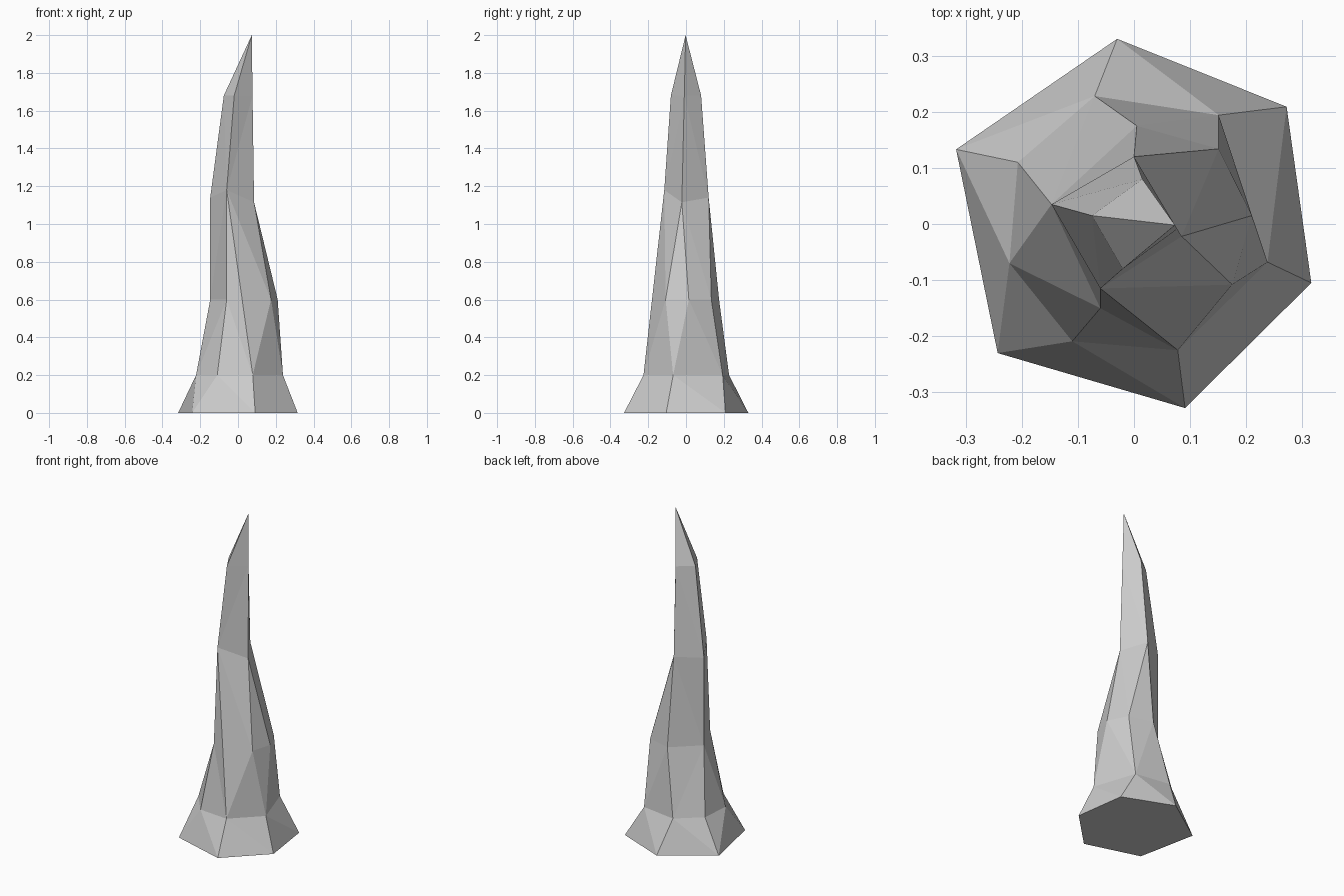
import bpy, bmesh

if "Cube" in bpy.data.objects:
    bpy.data.objects.remove(bpy.data.objects["Cube"])

# Cross-section rings, counter-clockwise from the back: (z, xy points)
rings = [
    (0.0, [(-.03, .33), (-.317, .133), (-.243, -.23), (.091, -.328), (.316, -.105), (.272, .209)]),
    (0.2, [(-.07, .228), (-.207, .11), (-.222, -.07), (-.11, -.209), (.078, -.225), (.238, -.068), (.151, .194)]),
    (0.6, [(.005, .175), (-.147, .035), (-.06, -.15), (.022, -.18), (.175, -.108), (.21, .015), (.151, .134)]),
    (1.14, [(0, .12), (-.147, .035), (-.06, -.115, 1.18), (.085, -.022, 1.115)]),
    (1.68, [(.015, .08), (-.075, .015), (-.02, -.08), (.077, -.009)]),
    (2.0, [(.073, -.002)]),
]
# Facet pattern between neighbouring rings: l steps the lower ring, u the upper
patterns = ["luulululululu", "ullulluululuul", "luulllullul", "luluullu", "llll"]

bm = bmesh.new()
loops = [[bm.verts.new(p if len(p) == 3 else (*p, z)) for p in pts] for z, pts in rings]


def stitch(low, up, steps):
    i = j = 0
    for s in steps:
        a, b = low[i % len(low)], up[j % len(up)]
        if s == "l":
            i += 1
            bm.faces.new((a, low[i % len(low)], b))
        else:
            j += 1
            bm.faces.new((a, up[j % len(up)], b))


for low, up, steps in zip(loops, loops[1:], patterns):
    stitch(low, up, steps)
# Flat underside
bm.faces.new(loops[0][::-1])
bmesh.ops.recalc_face_normals(bm, faces=bm.faces[:])

mesh = bpy.data.meshes.new("stone_spike")
bm.to_mesh(mesh)
bm.free()
bpy.context.collection.objects.link(bpy.data.objects.new("stone_spike", mesh))
